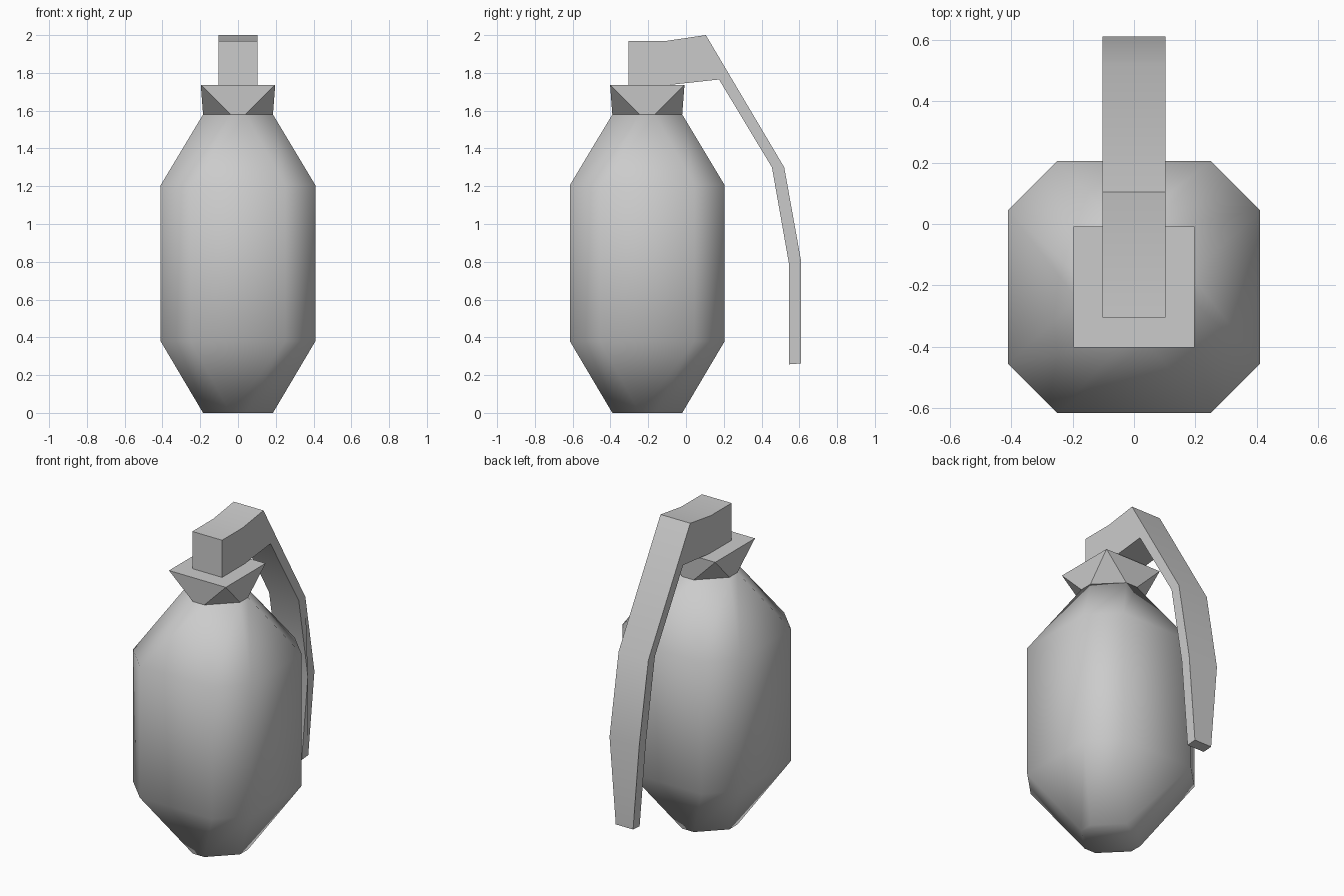
import bpy, bmesh, math

if "Cube" in bpy.data.objects:
    bpy.data.objects.remove(bpy.data.objects["Cube"])

CY = -0.205          # centre line of the body
SMALL = (0.185, 0.04)  # neck and foot ring: half size, half flat length


def finish(name, bm, angle):
    bmesh.ops.remove_doubles(bm, verts=bm.verts, dist=0.0005)
    bmesh.ops.recalc_face_normals(bm, faces=bm.faces)
    mesh = bpy.data.meshes.new(name)
    bm.to_mesh(mesh)
    bm.free()
    obj = bpy.data.objects.new(name, mesh)
    bpy.context.collection.objects.link(obj)
    bpy.ops.object.select_all(action='DESELECT')
    obj.select_set(True)
    bpy.context.view_layer.objects.active = obj
    bpy.ops.object.shade_smooth_by_angle(angle=math.radians(angle))
    return obj


def bridge(bm, rings):
    n = len(rings[0])
    for a, b in zip(rings, rings[1:]):
        for i in range(n):
            j = (i + 1) % n
            bm.faces.new((a[i], a[j], b[j], b[i]))
    bm.faces.new(rings[0][::-1])
    bm.faces.new(rings[-1])


def loft(name, sections, angle):
    """Stack chamfered squares given as (z, half size, half flat length)."""
    bm = bmesh.new()
    rings = []
    for z, a, f in sections:
        pts = [(-f, -a), (f, -a), (a, -f), (a, f), (f, a), (-f, a), (-a, f), (-a, -f)]
        rings.append([bm.verts.new((x, CY + y, z)) for x, y in pts])
    bridge(bm, rings)
    return finish(name, bm, angle)


# Eight-sided body narrowing to both ends
loft("body", [(0, *SMALL), (0.38, 0.41, 0.25), (1.205, 0.41, 0.25), (1.58, *SMALL)], 60)

# Collar flaring from the neck to a square top
loft("collar", [(1.58, *SMALL), (1.737, 0.197, 0.197)], 50)

# Fuse head and safety lever: side profile (y, z, half width), tapered at the tip
W = 0.103
profile = [(-0.305, 1.735, W), (-0.305, 1.97, W), (-0.1, 1.97, W), (0.105, 2.0, W),
           (0.52, 1.30, W), (0.61, 0.80, W), (0.61, 0.262, 0.06), (0.545, 0.257, 0.06),
           (0.545, 0.79, W), (0.455, 1.30, W), (0.175, 1.765, W), (-0.1, 1.735, W)]
bm = bmesh.new()
bridge(bm, [[bm.verts.new((s * w, y, z)) for y, z, w in profile] for s in (-1, 1)])
finish("safety_lever", bm, 30)
